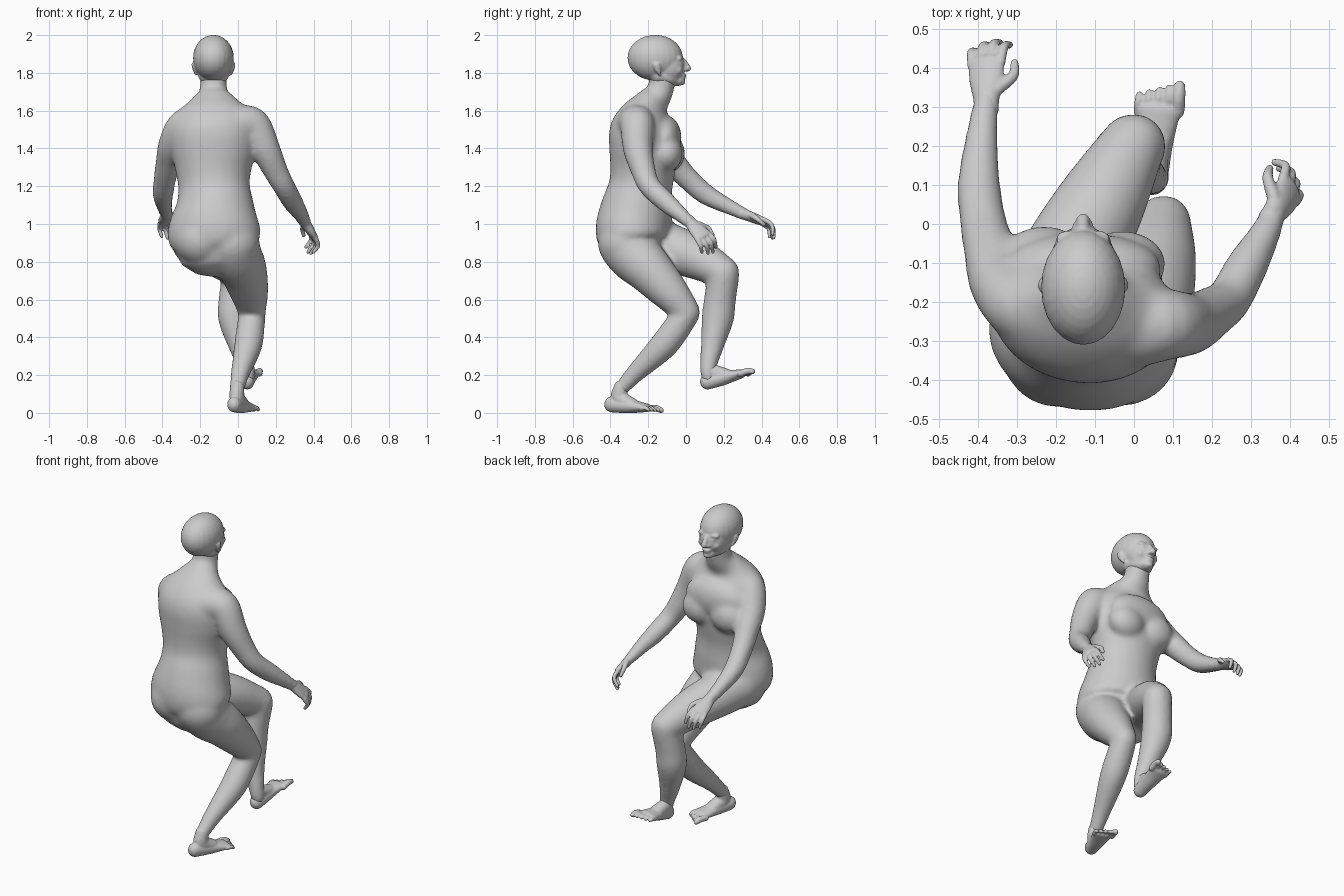
import bpy, bmesh
from mathutils import Vector, Matrix
from math import sin, cos, pi

if "Cube" in bpy.data.objects:
    bpy.data.objects.remove(bpy.data.objects["Cube"])

skin = bpy.data.materials.new("grey_clay")
skin.use_nodes = True
skin.diffuse_color = (0.6, 0.6, 0.6, 1)
skin.node_tree.nodes["Principled BSDF"].inputs["Base Color"].default_value = (0.6, 0.6, 0.6, 1)


def tube(bm, keys, ref=(1, 0, 0), sides=20, steps=5):
    """Loft ellipses through keys (x, y, z, width[, depth]) with rounded ends."""
    keys = [Vector(tuple(k) + (k[3],) if len(k) == 4 else tuple(k)) for k in keys]
    pad = [keys[0] * 2 - keys[1]] + keys + [keys[-1] * 2 - keys[-2]]
    path = []
    for p0, p1, p2, p3 in zip(pad, pad[1:], pad[2:], pad[3:]):
        for i in range(steps):
            t = i / steps
            path.append(0.5 * (2 * p1 + (p2 - p0) * t + (2 * p0 - 5 * p1 + 4 * p2 - p3) * t * t
                               + (3 * p1 - p0 - 3 * p2 + p3) * t ** 3))
    path.append(keys[-1])
    secs = []
    for i, p in enumerate(path):
        a, b = path[max(i - 1, 0)], path[min(i + 1, len(path) - 1)]
        secs.append((Vector(p[:3]), (Vector(b[:3]) - Vector(a[:3])).normalized(), p[3], p[4]))

    def cap(sec, sign):
        c, t, w, d = sec
        return [(c + t * sign * min(w, d) * sin(a), t, w * cos(a), d * cos(a)) for a in (0.5, 1.0, 1.4)]

    secs = cap(secs[0], -1)[::-1] + secs + cap(secs[-1], 1)
    rings = []
    for c, t, w, d in secs:
        s = Vector(ref)
        s = (s - t * s.dot(t)).normalized()
        u = t.cross(s)
        rings.append([bm.verts.new(c + s * w * cos(2 * pi * k / sides) + u * d * sin(2 * pi * k / sides))
                      for k in range(sides)])
    for r, q in zip(rings, rings[1:]):
        for k in range(sides):
            n = (k + 1) % sides
            bm.faces.new((r[k], r[n], q[n], q[k]))
    bm.faces.new(rings[0][::-1])
    bm.faces.new(rings[-1])


def ball(bm, centre, radii):
    m = Matrix.Translation(centre) @ Matrix.Diagonal((*radii, 1))
    bmesh.ops.create_uvsphere(bm, u_segments=24, v_segments=16, radius=1, matrix=m)


def finish(bm, name, voxel, smooth):
    """Fuse the overlapping pieces into one smooth skin."""
    bmesh.ops.recalc_face_normals(bm, faces=bm.faces)
    me = bpy.data.meshes.new(name)
    bm.to_mesh(me)
    bm.free()
    ob = bpy.data.objects.new(name, me)
    bpy.context.collection.objects.link(ob)
    me.materials.append(skin)
    rm = ob.modifiers.new("fuse", 'REMESH')
    rm.mode = 'VOXEL'
    rm.voxel_size = voxel
    rm.use_smooth_shade = True
    sm = ob.modifiers.new("soften", 'SMOOTH')
    sm.factor = 0.5
    sm.iterations = smooth
    bpy.context.view_layer.objects.active = ob
    for mod in ("fuse", "soften"):
        bpy.ops.object.modifier_apply(modifier=mod)
    for p in ob.data.polygons:
        p.use_smooth = True
        p.material_index = 0


# Body: torso and neck, turned slightly at the hips
bm = bmesh.new()
tube(bm, [(-.12, -.28, .89, .22, .17), (-.125, -.282, .93, .247, .194),
          (-.125, -.275, 1.0, .24, .199), (-.122, -.258, 1.1, .207, .187), (-.127, -.24, 1.2, .19, .168),
          (-.13, -.228, 1.3, .205, .173), (-.13, -.225, 1.4, .23, .18), (-.13, -.225, 1.5, .235, .177),
          (-.13, -.207, 1.58, .205, .137), (-.13, -.18, 1.64, .135, .092), (-.13, -.138, 1.7, .077, .07),
          (-.13, -.12, 1.8, .07, .075)], (1, -.13, 0), sides=32)
ball(bm, (-.13, -.108, 1.455), (.2, .085, .12))                     # upper chest
ball(bm, (-.195, -.325, .92), (.145, .145, .143))                   # left buttock
ball(bm, (-.035, -.325, .9), (.15, .142, .145))                     # right buttock
for side in (-1, 1):
    ball(bm, (-.13 + side * .1, -.095 - side * .006, 1.375), (.112, .084, .1))    # breasts

# Body: arms
diag = (1, 1, 1)
tube(bm, [(0, -.27, 1.53, .1), (.08, -.258, 1.525, .092), (.143, -.255, 1.4, .08), (.2, -.225, 1.28, .066),
          (.243, -.192, 1.2, .059), (.288, -.11, 1.12, .055), (.33, -.035, 1.055, .043),
          (.36, .03, 1.0, .033)], diag)
tube(bm, [(-.22, -.23, 1.54, .09), (-.29, -.21, 1.515, .09), (-.343, -.15, 1.42, .08),
          (-.365, -.08, 1.34, .07), (-.385, 0, 1.25, .061), (-.397, .1, 1.16, .056),
          (-.39, .22, 1.095, .043), (-.378, .32, 1.047, .033)], diag)

# Body: thighs and shins
tube(bm, [(-.035, -.32, .89, .145), (-.01, -.265, .825, .142), (.027, -.195, .757, .127),
          (.058, -.092, .645, .104), (.075, 0, .54, .075)])
tube(bm, [(-.22, -.22, .915, .14), (-.163, -.09, .875, .13), (-.083, .055, .82, .115),
          (-.005, .197, .745, .086)])
tube(bm, [(.076, .006, .53, .071), (.063, -.07, .42, .076), (.05, -.135, .34, .073), (.012, -.268, .21, .051),
          (-.008, -.35, .12, .039)])
tube(bm, [(0, .201, .74, .084), (-.018, .18, .6, .085), (-.02, .168, .5, .086), (.01, .14, .36, .063),
          (.045, .118, .24, .044), (.053, .118, .19, .04)])
finish(bm, "body", .011, 20)

# Head with face and ears
bm = bmesh.new()
ball(bm, (-.13, -.163, 1.88), (.108, .147, .121))
ball(bm, (-.13, -.093, 1.833), (.084, .088, .1))
tube(bm, [(-.13, -.14, 1.79, .082, .06), (-.13, -.08, 1.772, .068, .044), (-.13, -.04, 1.76, .04, .03)])
tube(bm, [(-.13, -.016, 1.868, .013), (-.13, 0, 1.843, .015), (-.13, .01, 1.824, .018)])
ball(bm, (-.13, -.015, 1.788), (.03, .017, .008))
ball(bm, (-.13, -.017, 1.775), (.025, .017, .008))
ball(bm, (-.13, -.025, 1.752), (.026, .022, .018))
for side in (-1, 1):
    ball(bm, (-.13 + side * .036, -.029, 1.853), (.02, .013, .01))      # eyes
    ball(bm, (-.13 + side * .036, -.036, 1.876), (.034, .02, .014))     # brows
    ball(bm, (-.13 + side * .016, -.003, 1.818), (.011, .015, .009))    # nostrils
    ball(bm, (-.13 + side * .045, -.045, 1.815), (.026, .026, .026))    # cheeks
    tube(bm, [(-.13 + side * .092, -.14, 1.795, .009, .01), (-.13 + side * .102, -.15, 1.82, .009, .018),
              (-.13 + side * .109, -.158, 1.845, .008, .018)], sides=12)   # ears
finish(bm, "head", .006, 6)


def hand(name, wrist, knuckle, thumb_side, palm_sign):
    """Palm, four curled fingers and a thumb."""
    bm = bmesh.new()
    wrist, knuckle, across = Vector(wrist), Vector(knuckle), Vector(thumb_side)
    d = (knuckle - wrist).normalized()
    across = (across - d * across.dot(d)).normalized()
    palm = d.cross(across) * palm_sign
    tube(bm, [(*(wrist - d * .03), .032, .031), (*wrist, .034, .028),
              (*wrist.lerp(knuckle, .5), .045, .024), (*knuckle, .048, .019)], across)
    for i, length in enumerate((.1, .112, .104, .084)):
        off = 1.5 - i
        root = knuckle + across * off * .025 - d * abs(off) * .004
        mid = root + d * length * .48 + palm * length * .14 + across * off * .004
        tip = mid + d * length * .22 + palm * length * .46
        tube(bm, [(*root, .0135), (*mid, .012), (*tip, .0095)], across, 10)
    base = wrist + d * .025 + across * .03
    bend = base + across * .035 + d * .038 + palm * .02
    tube(bm, [(*base, .018), (*bend, .0145), (*(bend + d * .042 + palm * .015), .0105)], palm, 10)
    finish(bm, name, .005, 3)


hand("right_hand", (.36, .03, 1.0), (.4, .09, .935), (-.4, .65, .45), -1)
hand("left_hand", (-.378, .32, 1.047), (-.378, .415, 1.01), (.8, .2, .2), 1)


def foot(name, ankle, heel, ball_pos, big_toe_side):
    """Heel, arch, ankle and five toes."""
    bm = bmesh.new()
    ankle, heel, front = Vector(ankle), Vector(heel), Vector(ball_pos)
    d = (front - heel).normalized()
    s = Vector(big_toe_side)
    s = (s - d * s.dot(d)).normalized()
    up = d.cross(s)
    up = up if up.z > 0 else -up
    tube(bm, [(*heel, .038, .042), (*heel.lerp(front, .5), .045, .038), (*front, .059, .023)], s)
    tube(bm, [(*ankle, .038), (*(heel + d * .045 + up * .035), .039, .047),
              (*(heel.lerp(front, .6) + up * .013), .041, .031)], s)
    for i in range(5):
        root = front + s * (2 - i) * .0255 - d * i * .003 - up * .004
        r = .018 if i == 0 else .0135 - i * .0005
        reach = .065 - i * .005
        tube(bm, [(*root, r), (*(root + d * reach * .6 + up * .004), r),
                  (*(root + d * reach - up * .004), r * .85)], s, 10)
    finish(bm, name, .005, 3)


foot("right_foot", (-.005, -.345, .135), (-.02, -.395, .045), (.048, -.21, .027), (-.92, .38, 0))
foot("left_foot", (.05, .118, .22), (.048, .112, .165), (.061, .292, .207), (.98, -.1, .1))
